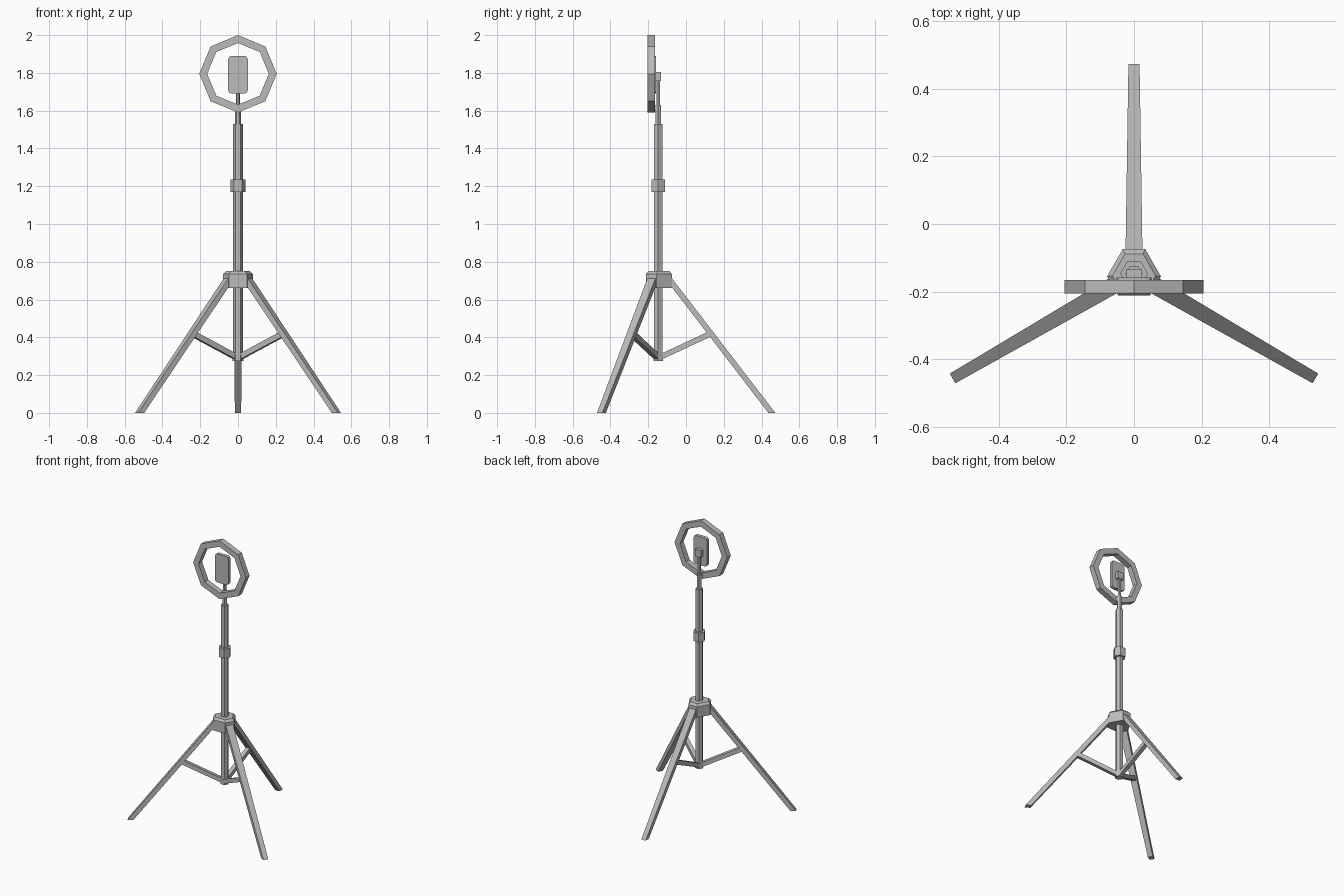
import bpy, bmesh, math
from mathutils import Vector, Matrix

if "Cube" in bpy.data.objects:
    bpy.data.objects.remove(bpy.data.objects["Cube"])

AXIS = Vector((0, -0.147, 0))  # pole axis

grey = bpy.data.materials.new("plain grey")
grey.use_nodes = True
GREY = (0.5, 0.5, 0.5, 1)
grey.diffuse_color = GREY
grey.node_tree.nodes["Principled BSDF"].inputs["Base Color"].default_value = GREY


def finish(name, bm):
    bmesh.ops.recalc_face_normals(bm, faces=bm.faces)
    mesh = bpy.data.meshes.new(name)
    bm.to_mesh(mesh)
    bm.free()
    mesh.materials.append(grey)
    obj = bpy.data.objects.new(name, mesh)
    bpy.context.collection.objects.link(obj)
    return obj


def loft(name, loops, closed=False):
    """Join matching loops of points; cap the ends or close into a ring."""
    bm = bmesh.new()
    rows = [[bm.verts.new(p) for p in loop] for loop in loops]
    n = len(rows[0])
    pairs = list(zip(rows, rows[1:])) + ([(rows[-1], rows[0])] if closed else [])
    for a, b in pairs:
        for i in range(n):
            j = (i + 1) % n
            bm.faces.new((a[i], a[j], b[j], b[i]))
    if not closed:
        bm.faces.new(rows[0])
        bm.faces.new(rows[-1])
    return finish(name, bm)


def polygon(radius, z, sides=6):
    return [AXIS + Vector((radius * math.cos(math.tau * i / sides),
                           radius * math.sin(math.tau * i / sides), z))
            for i in range(sides)]


def tube(name, radius, z0, z1):
    return loft(name, [polygon(radius, z0), polygon(radius, z1)])


def box(name, center, size):
    bm = bmesh.new()
    bmesh.ops.create_cube(bm, size=1, matrix=Matrix.Translation(center) @ Matrix.Diagonal((*size, 1)))
    return finish(name, bm)


# Centre pole, collars and thin upper rod
tube("main_pole", 0.0255, 0.28, 1.53)
tube("bottom_collar", 0.029, 0.275, 0.31)
tube("height_collar", 0.041, 1.17, 1.235)
tube("upper_pole", 0.0165, 1.52, 1.63)
tube("mount_rod", 0.011, 1.62, 1.79)

# Three-sided hub with cut corners and a chamfered top
hub_base = []
for k in range(3):
    turn = Matrix.Rotation(math.tau * k / 3, 3, "Z")
    hub_base += [turn @ Vector((0.033, 0.073, 0)), turn @ Vector((-0.033, 0.073, 0))]
loft("hub", [[AXIS + p * s + Vector((0, 0, z)) for p in hub_base]
             for s, z in ((1, 0.66), (1, 0.735), (0.8, 0.75))])

# Legs and braces, one set towards the back and two towards the front
for k, side in enumerate(("back", "front_right", "front_left")):
    turn = Matrix.Rotation(math.tau * k / 3, 3, "Z")

    def section(r0, r1, half, z0, z1):
        return [AXIS + turn @ Vector(p) for p in
                ((-half, r0, z0), (half, r0, z0), (half, r1, z1), (-half, r1, z1))]

    loft(side + "_leg", [section(0.583, 0.62, 0.0165, 0, 0),
                         section(0.03, 0.067, 0.025, 0.72, 0.72)])
    loft(side + "_brace", [section(0.012, 0.0, 0.014, 0.28, 0.306),
                           section(0.277, 0.265, 0.014, 0.403, 0.43)])

# Eight-sided ring light
ring_loops = []
for i in range(8):
    a = math.tau * i / 8
    ring_loops.append([Vector((r * math.cos(a), y, 1.795 + r * math.sin(a)))
                       for r, y in ((0.163, -0.205), (0.205, -0.205),
                                    (0.205, -0.165), (0.163, -0.165))])
loft("light_ring", ring_loops, closed=True)
box("ring_bracket", (0, -0.16, 1.612), (0.026, 0.02, 0.03))

# Device plate with rounded corners
outline = []
for sx, sz, start in ((1, 1, 0), (-1, 1, 90), (-1, -1, 180), (1, -1, 270)):
    for step in range(3):
        a = math.radians(start + step * 45)
        outline.append((sx * 0.034 + 0.018 * math.cos(a), 1.79 + sz * 0.082 + 0.018 * math.sin(a)))
loft("device_plate", [[(x, y, z) for x, z in outline] for y in (-0.182, -0.158)])
box("plate_clamp", (0, -0.147, 1.782), (0.046, 0.028, 0.048))
